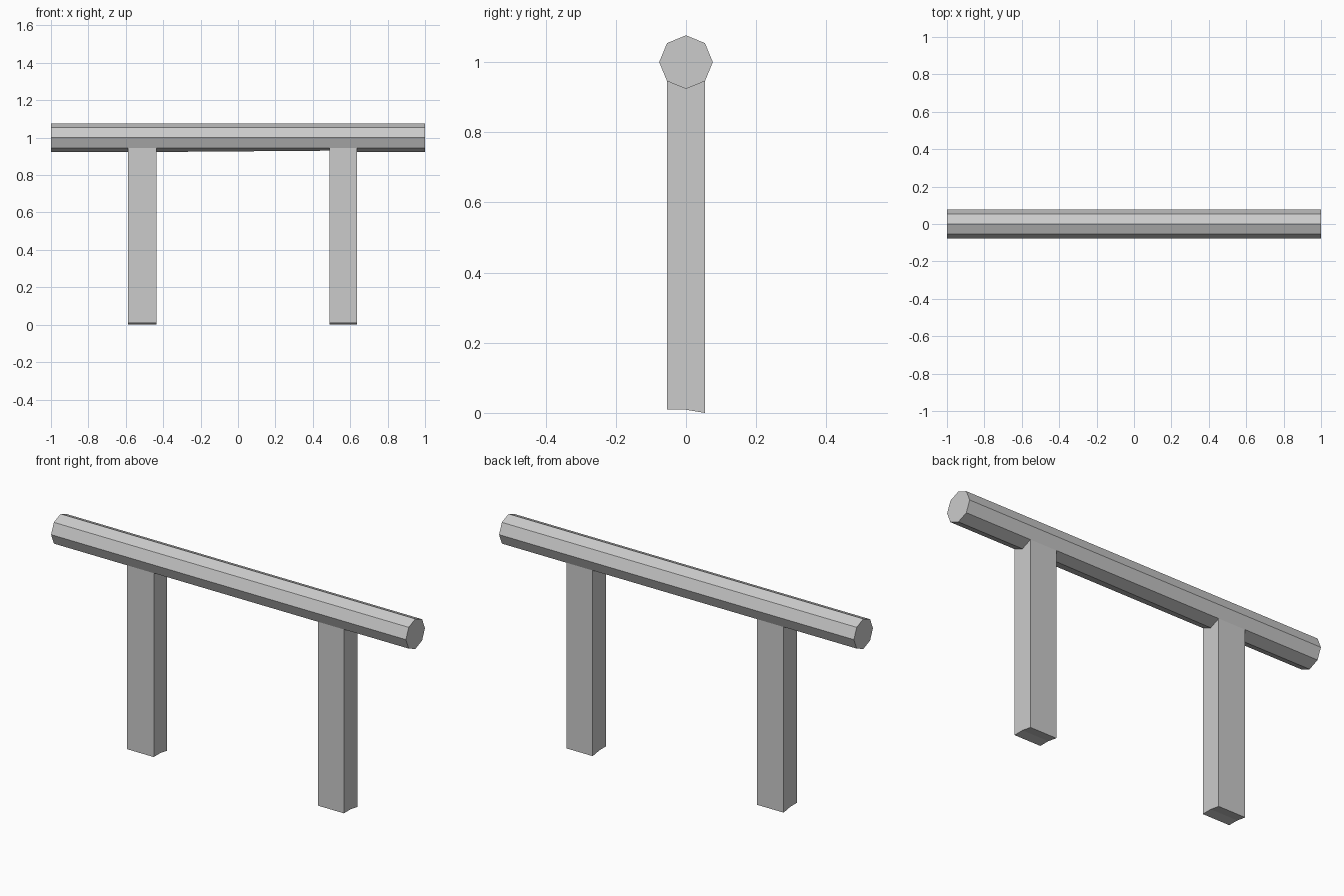
import bpy, bmesh, math

if "Cube" in bpy.data.objects:
    bpy.data.objects.remove(bpy.data.objects["Cube"])

RADIUS, AXIS_Z, SIDES = 0.0765, 1.0, 8
# Stations along the rail; each leg drops from one of the LEG_SPANS
STATIONS = [-1.0, -0.588, -0.437, 0.488, 0.635, 1.0]
LEG_SPANS = [1, 3]

bm = bmesh.new()

# Octagonal rail with a loop at each leg edge
rings = []
for x in STATIONS:
    ring = []
    for i in range(SIDES):
        a = 2 * math.pi * i / SIDES
        ring.append(bm.verts.new((x, RADIUS * math.cos(a), AXIS_Z + RADIUS * math.sin(a))))
    rings.append(ring)

leg_faces = []
for s, (r0, r1) in enumerate(zip(rings, rings[1:])):
    strip = [bm.faces.new((r0[i], r0[(i + 1) % SIDES], r1[(i + 1) % SIDES], r1[i]))
             for i in range(SIDES)]
    if s in LEG_SPANS:
        leg_faces.append(strip[5:7])   # the two faces on the underside
bm.faces.new(rings[0])
bm.faces.new(list(reversed(rings[-1])))

# The bottom ridge rises slightly between the legs
rings[3][6].co.z += 0.007

# Legs: pull the underside faces down to the ground, back edge lowest
for faces in leg_faces:
    result = bmesh.ops.extrude_face_region(bm, geom=faces)
    for v in result["geom"]:
        if isinstance(v, bmesh.types.BMVert):
            v.co.z = 0.0 if v.co.y > 0.02 else 0.009
    old = [f for f in faces if f.is_valid]
    if old:
        bmesh.ops.delete(bm, geom=old, context='FACES')

bmesh.ops.recalc_face_normals(bm, faces=bm.faces)

mesh = bpy.data.meshes.new("rail_with_legs")
bm.to_mesh(mesh)
bm.free()
bpy.context.collection.objects.link(bpy.data.objects.new("rail_with_legs", mesh))
